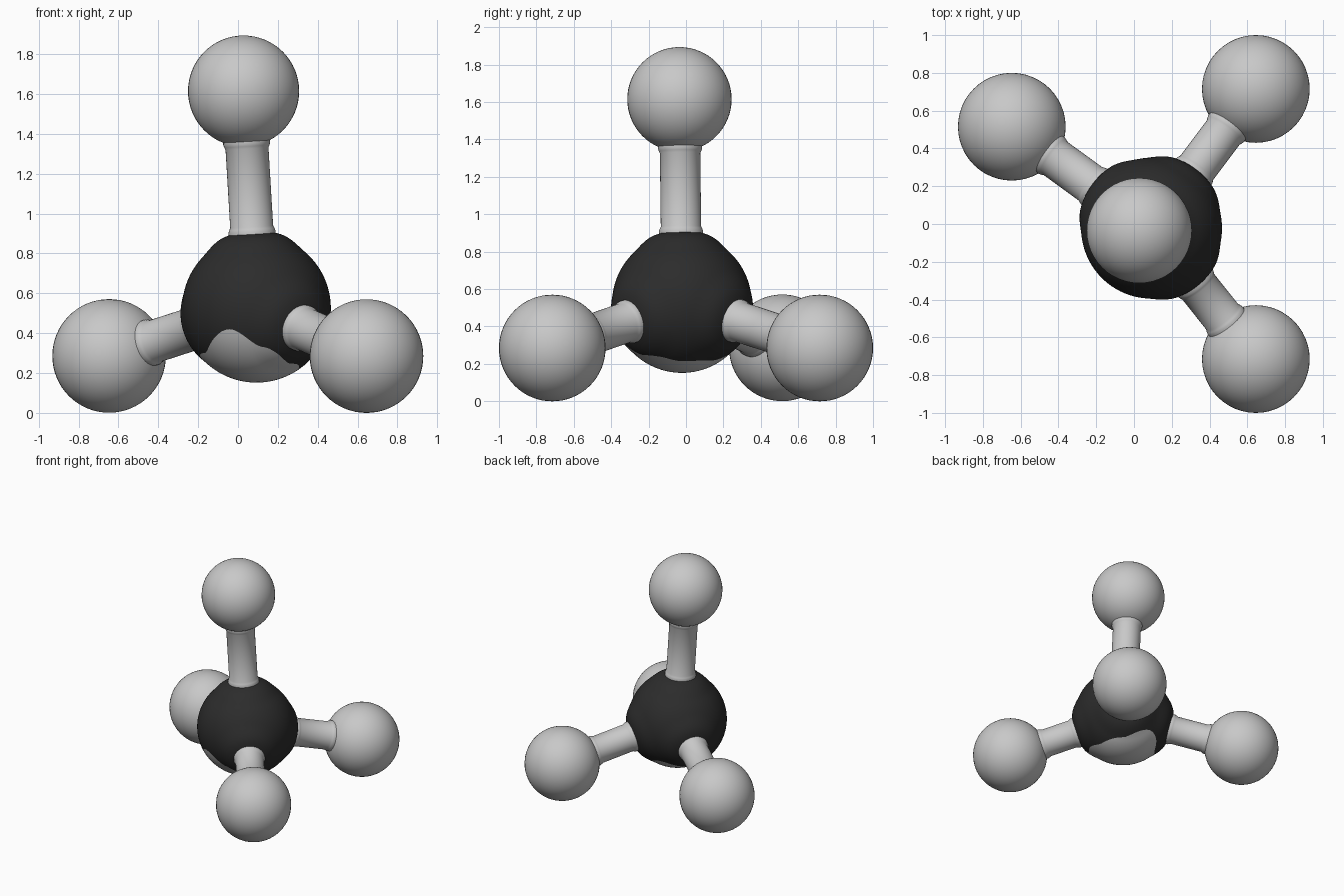
import bpy
import bmesh
from math import sin, cos, pi, acos, atan2, degrees
from mathutils import Vector

cube = bpy.data.objects.get("Cube")
if cube:
    bpy.data.objects.remove(cube, do_unlink=True)


def material(name, value):
    mat = bpy.data.materials.new(name)
    mat.use_nodes = True
    color = (value, value, value, 1)
    mat.diffuse_color = color
    mat.node_tree.nodes["Principled BSDF"].inputs["Base Color"].default_value = color
    return mat


GREY = material("light grey", 0.58)
BLACK = material("charcoal black", 0.025)

CORE = Vector((0.093, -0.022, 0.525))
CORE_R = 0.373
ATOMS = {
    "top": (Vector((0.028, -0.035, 1.615)), 0.279),
    "back_right": (Vector((-0.647, 0.515, 0.286)), 0.285),
    "back_left": (Vector((0.645, 0.715, 0.285)), 0.285),
    "front_left": (Vector((0.645, -0.715, 0.285)), 0.285),
}
DIRECTIONS = [(p - CORE).normalized() for p, r in ATOMS.values()]


def finish(name, bm, mats):
    bmesh.ops.recalc_face_normals(bm, faces=bm.faces)
    for f in bm.faces:
        f.smooth = True
    mesh = bpy.data.meshes.new(name)
    bm.to_mesh(mesh)
    bm.free()
    for m in mats:
        mesh.materials.append(m)
    obj = bpy.data.objects.new(name, mesh)
    bpy.context.collection.objects.link(obj)
    return obj


def smooth(t):
    t = max(0.0, min(1.0, t))
    return t * t * (3 - 2 * t)


# Height of the grey underside's edge by azimuth in degrees
EDGE = [(0, 0.215), (50, 0.22), (98, 0.29), (144, 0.24), (208, 0.30),
        (248, 0.42), (275, 0.335), (311, 0.255), (360, 0.215)]


def edge_height(az):
    for (a, za), (b, zb) in zip(EDGE, EDGE[1:]):
        if a <= az <= b:
            return za + (zb - za) * smooth((az - a) / (b - a))


def core_point(theta, phi):
    # Sphere that swells slightly around every bond
    n = Vector((sin(theta) * cos(phi), sin(theta) * sin(phi), cos(theta)))
    nearest = max(n.dot(d) for d in DIRECTIONS)
    angle = degrees(acos(max(-1, min(1, nearest))))
    return CORE + n * (CORE_R + 0.018 * smooth((44 - angle) / 22))


# Central ball: rows follow the wavy edge of the grey underside
def make_core(segments=96, upper=48, lower=14):
    bm = bmesh.new()
    rows = []
    for i in range(1, upper + lower):
        row = []
        for j in range(segments):
            phi = 2 * pi * j / segments
            split = acos((edge_height(degrees(phi)) - CORE.z) / CORE_R)
            if i <= upper:
                theta = split * i / upper
            else:
                theta = split + (pi - split) * (i - upper) / lower
            row.append(bm.verts.new(core_point(theta, phi)))
        rows.append(row)
    top = bm.verts.new(core_point(0, 0))
    bottom = bm.verts.new(core_point(pi, 0))
    for j in range(segments):
        k = (j + 1) % segments
        bm.faces.new((top, rows[0][j], rows[0][k]))
        bm.faces.new((bottom, rows[-1][k], rows[-1][j])).material_index = 1
        for i in range(len(rows) - 1):
            f = bm.faces.new((rows[i][j], rows[i + 1][j], rows[i + 1][k], rows[i][k]))
            f.material_index = int(i + 1 >= upper)
    finish("central_ball", bm, [BLACK, GREY])


# Outer balls
def make_ball(name, centre, radius):
    bm = bmesh.new()
    bmesh.ops.create_uvsphere(bm, u_segments=48, v_segments=32, radius=radius)
    bmesh.ops.translate(bm, verts=bm.verts, vec=centre)
    finish(name, bm, [GREY])


# Bonds: round rods with a small bead at each end
def make_bond(name, centre, radius, segments=40):
    axis = centre - CORE
    end = axis.length - radius + 0.035
    shaft, bead = 0.108, 0.118
    profile = [(shaft, 0.30), (bead, 0.36), (bead, 0.385), (0.114, 0.398), (shaft, 0.41),
               (shaft, end - 0.045), (0.114, end - 0.033), (bead, end - 0.02),
               (bead, end), (shaft, end + 0.06)]
    turn = axis.to_track_quat("Z", "Y")
    bm = bmesh.new()
    rings = []
    for r, d in profile:
        rings.append([bm.verts.new(CORE + turn @ Vector(
            (r * cos(2 * pi * j / segments), r * sin(2 * pi * j / segments), d)))
            for j in range(segments)])
    for a, b in zip(rings, rings[1:]):
        for j in range(segments):
            k = (j + 1) % segments
            bm.faces.new((a[j], a[k], b[k], b[j]))
    bm.faces.new(rings[0][::-1])
    bm.faces.new(rings[-1])
    finish(name, bm, [GREY])


make_core()
for part, (position, size) in ATOMS.items():
    make_ball(part + "_ball", position, size)
    make_bond(part + "_bond", position, size)
